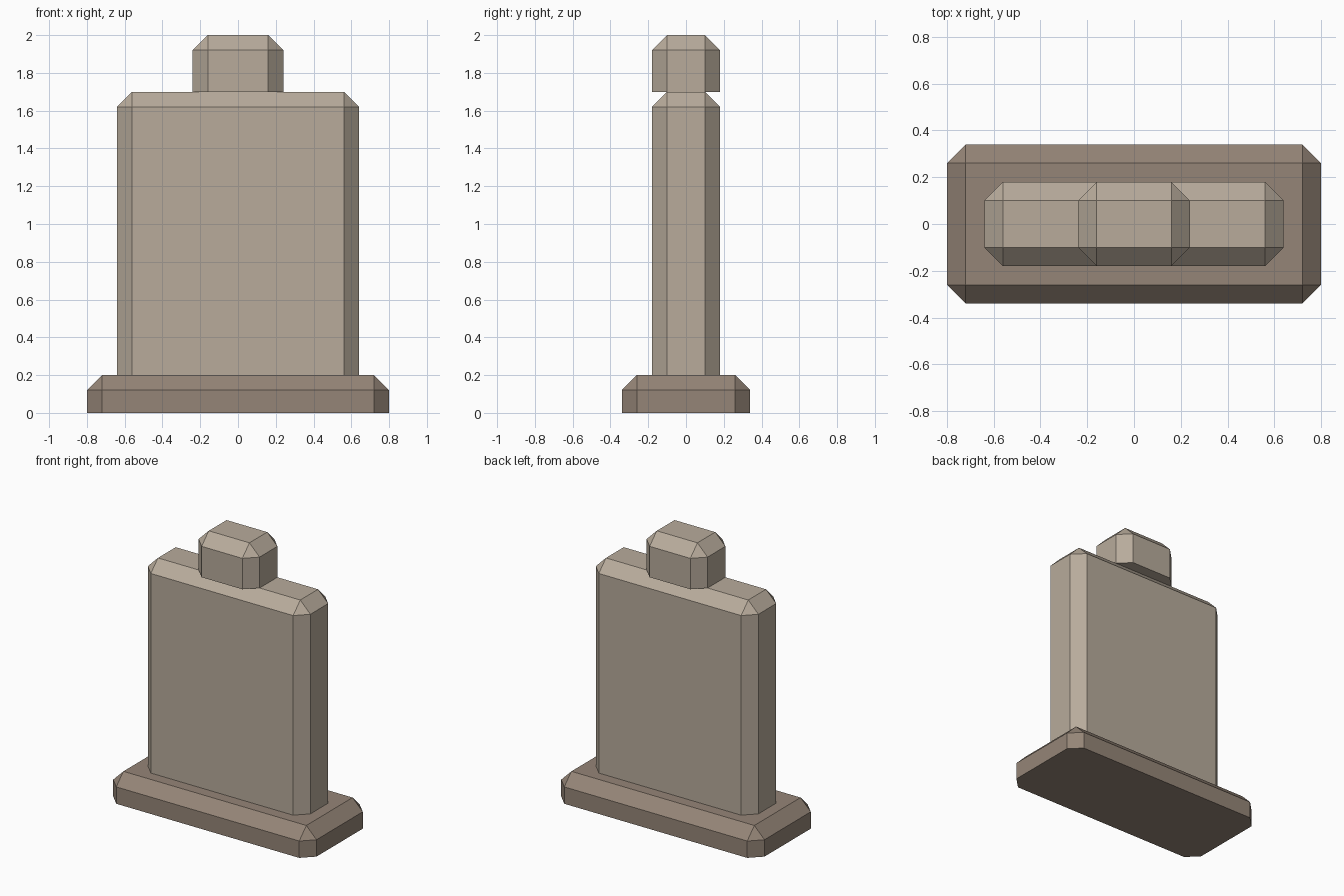
import bpy
import bmesh

if "Cube" in bpy.data.objects:
    bpy.data.objects.remove(bpy.data.objects["Cube"], do_unlink=True)

CHAMFER = 0.08


def make_material(name, rgb):
    mat = bpy.data.materials.new(name)
    mat.use_nodes = True
    color = (*rgb, 1.0)
    mat.diffuse_color = color
    mat.node_tree.nodes["Principled BSDF"].inputs["Base Color"].default_value = color
    return mat


def chamfered_block(name, half_x, half_y, bottom, top, mat):
    """Box with every edge chamfered except those around its flat underside."""
    bm = bmesh.new()
    bmesh.ops.create_cube(bm, size=2)
    for v in bm.verts:
        v.co.x *= half_x
        v.co.y *= half_y
        v.co.z = top if v.co.z > 0 else bottom
    edges = [e for e in bm.edges if any(v.co.z == max(w.co.z for w in bm.verts) for v in e.verts)]
    bmesh.ops.bevel(bm, geom=edges, offset=CHAMFER, offset_type='OFFSET',
                    segments=1, affect='EDGES', profile=0.5)
    bmesh.ops.recalc_face_normals(bm, faces=bm.faces)
    mesh = bpy.data.meshes.new(name)
    bm.to_mesh(mesh)
    bm.free()
    mesh.materials.append(mat)
    obj = bpy.data.objects.new(name, mesh)
    bpy.context.collection.objects.link(obj)
    return obj


light_stone = make_material("light stone", (0.48, 0.41, 0.33))
dark_stone = make_material("dark stone", (0.30, 0.235, 0.185))

# Wide plinth, upright slab set into it, small block on top
chamfered_block("plinth", 0.8, 0.34, 0.0, 0.2, dark_stone)
chamfered_block("slab", 0.64, 0.18, 0.01, 1.7, light_stone)
chamfered_block("top_block", 0.24, 0.18, 1.7, 2.0, light_stone)
